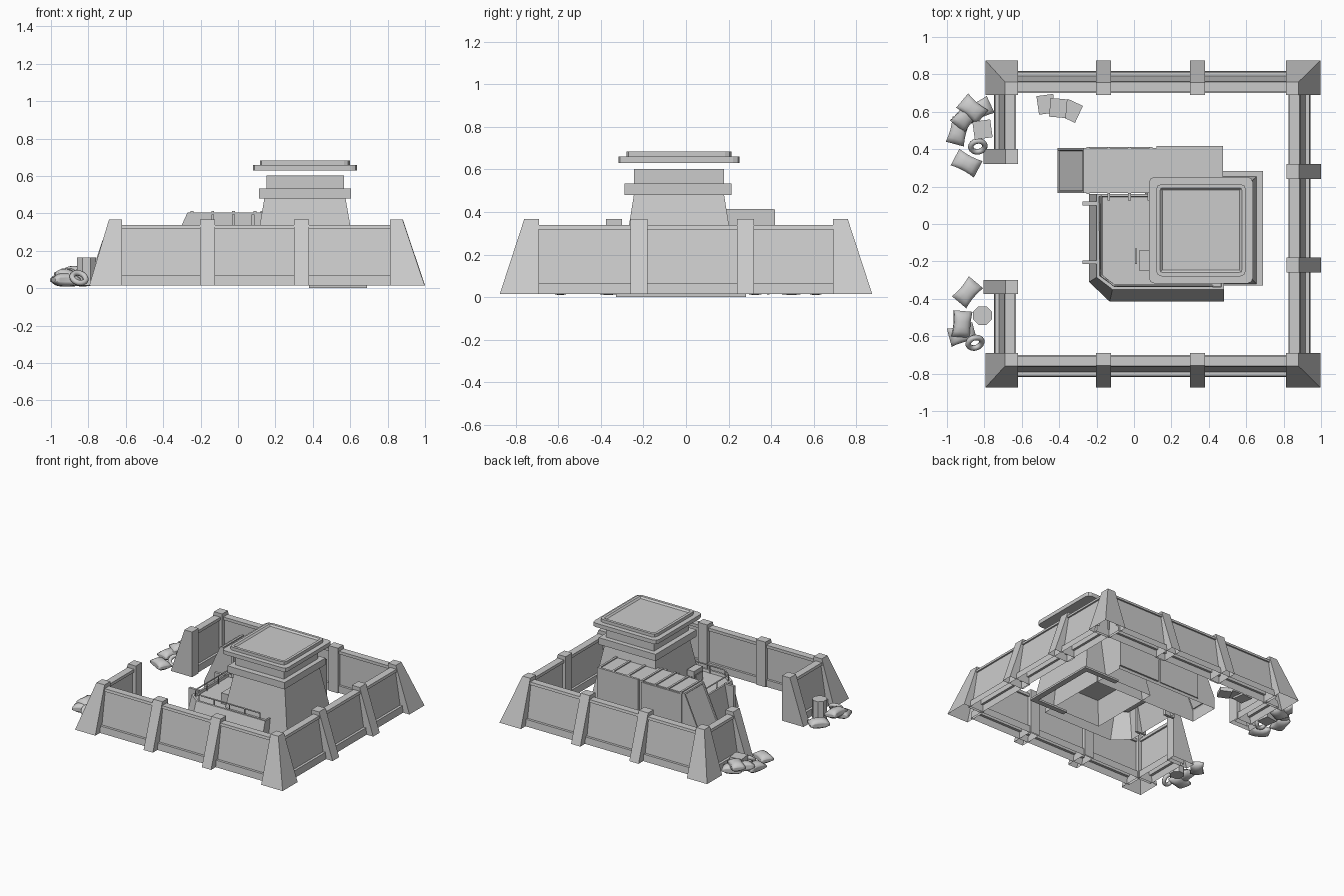
import bpy, bmesh, math
from mathutils import Matrix, Vector

if "Cube" in bpy.data.objects:
    bpy.data.objects.remove(bpy.data.objects["Cube"], do_unlink=True)

mat = bpy.data.materials.new("concrete_grey")
mat.use_nodes = True
GREY = (0.6, 0.6, 0.6, 1)
mat.diffuse_color = GREY
mat.node_tree.nodes["Principled BSDF"].inputs["Base Color"].default_value = GREY
GROUND = 0.015


def finish(name, bm, smooth=False):
    mesh = bpy.data.meshes.new(name)
    bm.to_mesh(mesh)
    bm.free()
    mesh.materials.append(mat)
    for p in mesh.polygons:
        p.use_smooth = smooth
    ob = bpy.data.objects.new(name, mesh)
    bpy.context.collection.objects.link(ob)
    return ob


def loft(name, low, high, edit=None, hollow=False):
    """Solid between two matching loops of 3D points; hollow ones have no floor."""
    bm = bmesh.new()
    a = [bm.verts.new(p) for p in low]
    b = [bm.verts.new(p) for p in high]
    bm.faces.new(a)
    bm.faces.new(b)
    n = len(a)
    for i in range(n):
        j = (i + 1) % n
        bm.faces.new((a[i], a[j], b[j], b[i]))
    bmesh.ops.recalc_face_normals(bm, faces=bm.faces)
    if edit:
        edit(bm)
    if hollow:
        floor = [f for f in bm.faces if max(v.co.z for v in f.verts) < GROUND + 0.001]
        bmesh.ops.delete(bm, geom=floor, context="FACES")
    return finish(name, bm)


def rect(x0, x1, y0, y1, z):
    return [(x0, y0, z), (x1, y0, z), (x1, y1, z), (x0, y1, z)]


def box(name, x0, x1, y0, y1, z0, z1):
    return loft(name, rect(x0, x1, y0, y1, z0), rect(x0, x1, y0, y1, z1))


def square(cx, cy, hx, hy, z):
    return rect(cx - hx, cx + hx, cy - hy, cy + hy, z)


def place(ob, x, y, z, turn=0, tilt=0):
    ob.location = (x, y, z)
    ob.rotation_euler = (math.radians(tilt), 0, math.radians(turn))


# Perimeter walls: each side maps (along, outward) to x, y
SIDES = {
    "front": lambda s, o: (s, -0.69 - o),
    "back": lambda s, o: (s, 0.69 + o),
    "left": lambda s, o: (0.815 + o, s),
    "gate": lambda s, o: (-0.62 - o, s),
}
WALL = [(0.01, GROUND), (0.01, 0.07), (0.028, 0.07), (0.028, 0.315), (0.015, 0.315),
        (0.015, 0.338), (0.07, 0.338), (0.074, 0.318), (0.062, 0.318),
        (0.102, 0.067), (0.122, 0.067), (0.128, GROUND)]
PILLAR = [(0, GROUND), (0, 0.367), (0.067, 0.367), (0.185, GROUND)]


def run(name, side, profile, a, b):
    f = SIDES[side]
    loft(name, [(*f(a, o), z) for o, z in profile],
         [(*f(b, o), z) for o, z in profile], hollow=True)


for side in ("front", "back"):
    run(side + "_wall", side, WALL, -0.64, 0.83)
    for s in (-0.163, 0.34):
        run(side + "_pillar", side, PILLAR, s - 0.04, s + 0.04)
run("left_wall", "left", WALL, -0.71, 0.71)
for s in (-0.22, 0.28):
    run("left_pillar", "left", PILLAR, s - 0.04, s + 0.04)
run("gate_wall_front", "gate", WALL, -0.71, -0.34)
run("gate_wall_back", "gate", WALL, 0.36, 0.71)
run("gate_post_front", "gate", PILLAR, -0.375, -0.3)
run("gate_post_back", "gate", PILLAR, 0.32, 0.4)

# Tapered corner towers
for sy in (-1, 1):
    for name, inner, top, base in (("left", 0.813, 0.88, 0.998), ("right", -0.62, -0.69, -0.795)):
        loft(name + "_corner",
             rect(inner, base, sy * 0.69, sy * 0.875, GROUND),
             rect(inner, top, sy * 0.69, sy * 0.76, 0.367), hollow=True)

# Central tower, with a flange on the ground around its left half
TX, TY = 0.358, -0.033
box("tower_flange_left", 0.645, 0.69, -0.33, 0.283, 0, GROUND)
box("tower_flange_front", 0.38, 0.645, -0.33, -0.29, 0, GROUND)
box("tower_flange_back", 0.38, 0.645, 0.243, 0.283, 0, GROUND)
loft("tower_body", square(TX, TY, 0.298, 0.287, GROUND), square(TX, TY, 0.217, 0.212, 0.48),
     hollow=True)
box("tower_collar", 0.112, 0.605, -0.29, 0.215, 0.48, 0.533)
box("tower_neck", 0.152, 0.568, -0.245, 0.178, 0.533, 0.602)


def round_corners(bm):
    edges = [e for e in bm.edges if abs(e.verts[0].co.z - e.verts[1].co.z) > 0.01]
    bmesh.ops.bevel(bm, geom=edges, offset=0.03, segments=2, affect="EDGES", profile=0.5)


def sunk_top(bm):
    round_corners(bm)
    top = max(bm.faces, key=lambda f: f.calc_center_median().z)
    bmesh.ops.inset_region(bm, faces=[top], thickness=0.022)
    bmesh.ops.inset_region(bm, faces=[top], thickness=0.012, depth=-0.012)


def lid_layer(name, h, z0, z1, edit):
    loft(name, square(TX, TY, h, h + 0.007, z0), square(TX, TY, h, h + 0.007, z1), edit)


lid_layer("lid_lower", 0.278, 0.63, 0.66, round_corners)
lid_layer("lid_upper", 0.24, 0.66, 0.684, sunk_top)

# Raised deck with sloped sides and a chamfered corner
base = [(-0.24, 0.16), (-0.24, -0.31), (-0.13, -0.415), (0.48, -0.415), (0.48, 0.16)]
lip = [(-0.2, 0.16), (-0.2, -0.285), (-0.115, -0.35), (0.48, -0.35), (0.48, 0.16)]


def deck_rim(bm):
    top = max(bm.faces, key=lambda f: f.calc_center_median().z)
    bmesh.ops.inset_region(bm, faces=[top], thickness=0.018)
    bmesh.ops.inset_region(bm, faces=[top], thickness=0.004, depth=-0.02)


loft("deck", [(x, y, GROUND) for x, y in base], [(x, y, 0.222) for x, y in lip],
     deck_rim, hollow=True)
for y in (0.11, -0.205):
    box("deck_bracket", -0.275, -0.19, y - 0.01, y + 0.01, GROUND, 0.23)
box("deck_console", 0.03, 0.09, -0.25, -0.14, 0.2, 0.285)
box("console_lever", 0.005, 0.015, -0.215, -0.13, 0.2, 0.265)


# Railing
def tube(name, pts, r):
    cu = bpy.data.curves.new(name, "CURVE")
    cu.dimensions = "3D"
    cu.bevel_depth = r
    cu.bevel_resolution = 0
    cu.use_fill_caps = True
    sp = cu.splines.new("POLY")
    sp.points.add(len(pts) - 1)
    for p, q in zip(sp.points, pts):
        p.co = (*q, 1)
    cu.materials.append(mat)
    bpy.context.collection.objects.link(bpy.data.objects.new(name, cu))


rail = [(-0.175, 0.15), (-0.175, -0.275), (-0.105, -0.33), (0.42, -0.33)]
tube("deck_rail", [(x, y, 0.262) for x, y in rail], 0.006)
posts = [Vector(rail[0]).lerp(Vector(rail[1]), i / 3) for i in range(4)]
posts += [Vector(rail[2]).lerp(Vector(rail[3]), i / 4) for i in range(5)]
for p in posts:
    tube("rail_post", [(p.x, p.y, 0.2), (p.x, p.y, 0.262)], 0.005)

# Long annex with a sloped end
side = [(-0.41, GROUND), (-0.41, 0.1), (-0.27, 0.405), (0.475, 0.405), (0.475, GROUND)]


def slope_panel(bm):
    f = min(bm.faces, key=lambda f: f.normal.x - f.normal.z)
    bmesh.ops.inset_region(bm, faces=[f], thickness=0.015)
    bmesh.ops.inset_region(bm, faces=[f], thickness=0.004, depth=-0.008)


loft("annex", [(x, 0.165, z) for x, z in side], [(x, 0.405, z) for x, z in side],
     slope_panel, hollow=True)
box("annex_back_panel", -0.25, 0.1, 0.4, 0.413, 0.04, 0.396)
box("annex_back_plate", 0.12, 0.475, 0.4, 0.418, 0.04, 0.412)
for x in (-0.245, -0.135, -0.025, 0.09, 0.22, 0.35, 0.465):
    box("roof_rib", x - 0.008, x + 0.008, 0.16, 0.412, 0.395, 0.413)
for x in (-0.135, -0.025, 0.08):
    box("annex_strut", x - 0.008, x + 0.008, 0.125, 0.17, 0.215, 0.395)


# Sandbags: pillows pinched at the ends
def sandbag(x, y, z, turn, tilt=0, size=(0.14, 0.1, 0.07)):
    bm = bmesh.new()
    bmesh.ops.create_cube(bm, size=2)
    bmesh.ops.subdivide_edges(bm, edges=bm.edges, cuts=4, use_grid_fill=True)
    for v in bm.verts:
        u, w, h = v.co
        h *= (1 - 0.65 * abs(u) ** 4) * (1 - 0.5 * abs(w) ** 3)
        w *= 0.86 + 0.14 * u * u
        v.co = (u * size[0] / 2, w * size[1] / 2, h * size[2] / 2)
    place(finish("sandbag", bm, True), x, y, z, turn, tilt)


for bag in ((-0.83, 0.61, 0.045, 25), (-0.9, 0.575, 0.07, 50, 10), (-0.94, 0.495, 0.045, 75),
            (-0.865, 0.615, 0.085, 140), (-0.895, 0.325, 0.045, -28),
            (-0.89, -0.365, 0.045, 50), (-0.92, -0.535, 0.07, 85, 10),
            (-0.92, -0.59, 0.045, 15)):
    sandbag(*bag)


# Tyres
def tyre(x, y, z, tilt, turn):
    bpy.ops.mesh.primitive_torus_add(major_radius=0.038, minor_radius=0.015,
                                     major_segments=16, minor_segments=8)
    ob = bpy.context.object
    ob.name = "tyre"
    ob.data.materials.append(mat)
    bpy.ops.object.shade_smooth()
    place(ob, x, y, z, turn, tilt)


tyre(-0.835, 0.415, 0.05, 40, 10)
tyre(-0.85, -0.635, 0.055, 45, 20)

# Barrel, crate and loose slabs
bm = bmesh.new()
bmesh.ops.create_cone(bm, cap_ends=True, segments=8, radius1=0.054, radius2=0.054, depth=0.15,
                      matrix=Matrix.Rotation(math.pi / 8, 4, "Z"))
place(finish("barrel", bm), -0.81, -0.49, 0.09)
place(box("crate", -0.048, 0.048, -0.048, 0.048, 0, 0.085), -0.81, 0.505, GROUND, 8)
for x, y, turn, z in ((-0.47, 0.64, 8, 0.015), (-0.405, 0.62, -5, 0.03), (-0.335, 0.605, -25, 0.015)):
    place(box("loose_slab", -0.045, 0.045, -0.05, 0.05, 0, 0.03), x, y, z, turn)
